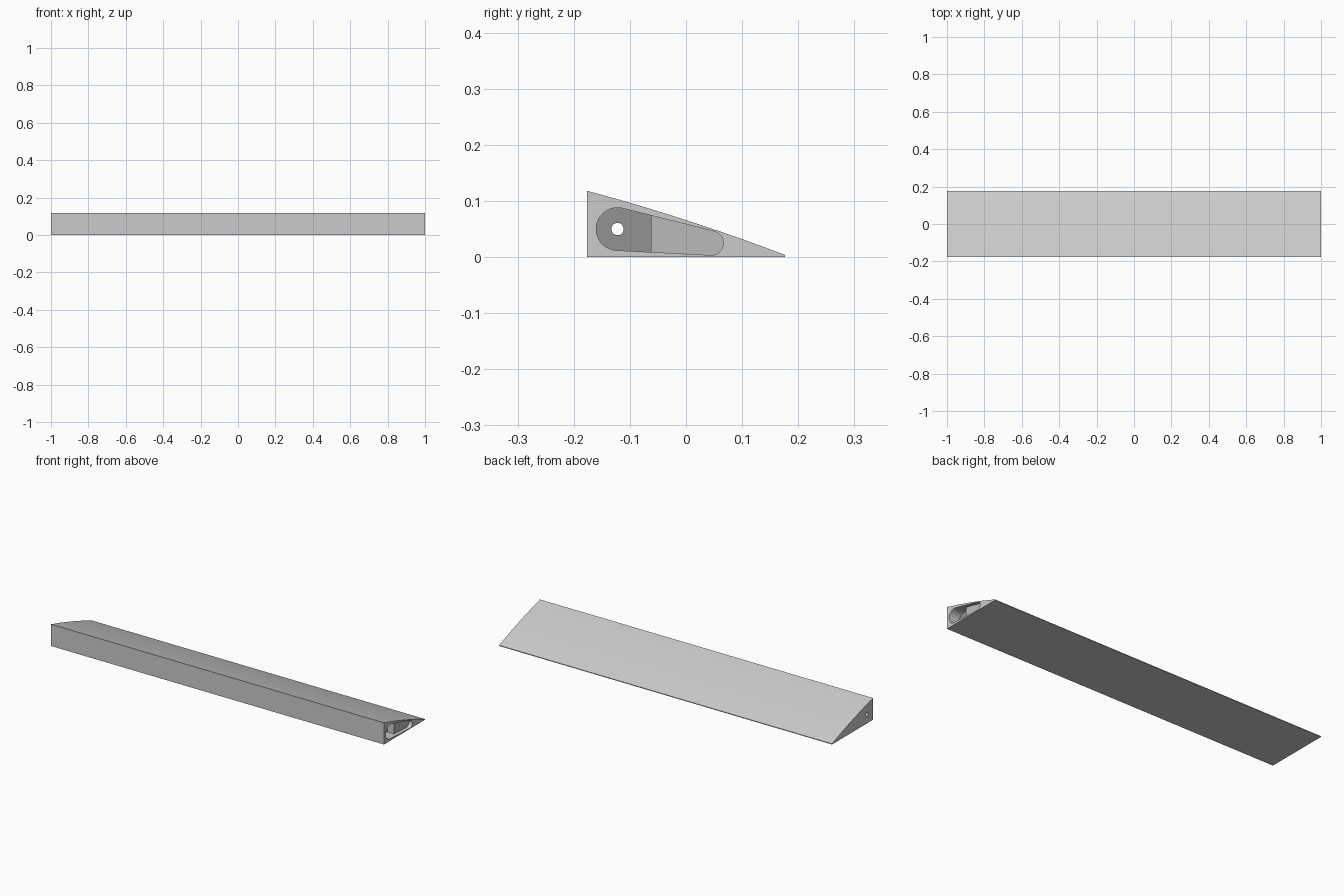
import bpy, bmesh, math
from mathutils import Vector

cube = bpy.data.objects.get("Cube")
if cube:
    bpy.data.objects.remove(cube)


def material(name, value):
    mat = bpy.data.materials.new(name)
    mat.use_nodes = True
    colour = (value, value, value, 1)
    mat.diffuse_color = colour
    mat.node_tree.nodes["Principled BSDF"].inputs["Base Color"].default_value = colour
    return mat


def prism(name, outline, x0, x1):
    """Extrude a (y, z) outline along x."""
    bm = bmesh.new()
    base = bm.faces.new([bm.verts.new((x0, p[0], p[1])) for p in outline])
    top = bmesh.ops.extrude_face_region(bm, geom=[base])["geom"]
    verts = [v for v in top if isinstance(v, bmesh.types.BMVert)]
    bmesh.ops.translate(bm, verts=verts, vec=(x1 - x0, 0, 0))
    bmesh.ops.recalc_face_normals(bm, faces=bm.faces)
    mesh = bpy.data.meshes.new(name)
    bm.to_mesh(mesh)
    bm.free()
    obj = bpy.data.objects.new(name, mesh)
    bpy.context.collection.objects.link(obj)
    return obj


def arc(centre, radius, start, end, steps=24):
    angles = [start + (end - start) * i / steps for i in range(steps + 1)]
    return [centre + radius * Vector((math.cos(a), math.sin(a))) for a in angles]


# Wedge body with a gently bowed top
HALF, TALL, EDGE, BOW = 0.176, 0.118, 0.004, 0.005
outline = [(-HALF, 0), (HALF, 0)]
for i in range(17):
    s = 1 - i / 8
    outline.append((s * HALF, EDGE + (TALL - EDGE) * (1 - s) / 2 + BOW * (1 - s * s)))
body = prism("wedge_body", outline, -1, 1)

# Tapered pocket outline: two arcs joined by tangents, split at a step
big, small, R, r, STEP = Vector((-0.122, 0.05)), Vector((0.045, 0.025)), 0.038, 0.0215, -0.062
axis = small - big
tilt = math.atan2(axis.y, axis.x)
spread = math.acos((R - r) / axis.length)
hub_arc = arc(big, R, tilt + spread, tilt + 2 * math.pi - spread)
tip_arc = arc(small, r, tilt - spread, tilt + spread)


def on_tangent(a, b, y):
    return a.lerp(b, (y - a.x) / (b.x - a.x))


def split(y):
    return [on_tangent(hub_arc[-1], tip_arc[0], y), on_tangent(hub_arc[0], tip_arc[-1], y)]


low, high = split(STEP)
hub = prism("hub_cutter", hub_arc + [low, high], 0.94, 1.02)
low, high = split(STEP - 0.002)
arm = prism("arm_cutter", [low] + tip_arc + [high], 0.98, 1.02)
hole = prism("hole_cutter", arc(big, 0.011, 0, 2 * math.pi)[:-1], -1.02, 1.02)

# Cut the pocket and the long pivot hole
bpy.context.view_layer.objects.active = body
for cutter in (hub, arm, hole):
    mod = body.modifiers.new("cut", "BOOLEAN")
    mod.operation, mod.solver, mod.object = "DIFFERENCE", "EXACT", cutter
    bpy.ops.object.modifier_apply(modifier=mod.name)
    bpy.data.objects.remove(cutter)

# Colours: body, then the pocket floors by depth
body.data.materials.clear()
for name, value in (("grey", 0.6), ("mid grey", 0.49), ("dark grey", 0.29)):
    body.data.materials.append(material(name, value))
for face in body.data.polygons:
    face.material_index = 0
    if face.normal.x > 0.9 and 0 < face.center.x < 0.99:
        face.material_index = 2 if face.center.x < 0.96 else 1

bpy.ops.object.select_all(action="DESELECT")
body.select_set(True)
bpy.ops.object.shade_smooth_by_angle(angle=math.radians(30))
